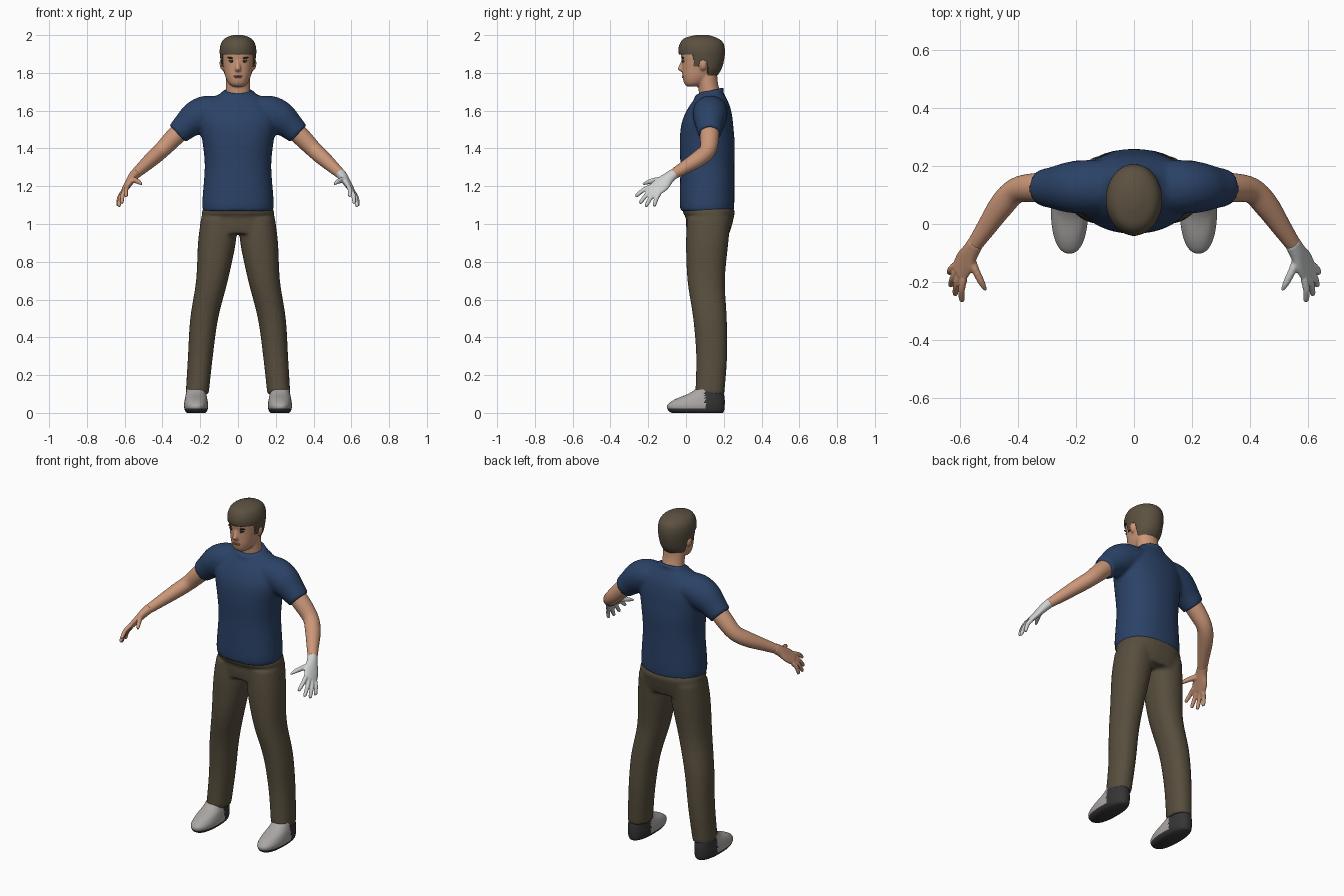
import bpy, bmesh
from math import sin, cos, pi
from mathutils import Vector, Matrix

cube = bpy.data.objects.get("Cube")
if cube:
    bpy.data.objects.remove(cube)


def material(name, r, g, b):
    m = bpy.data.materials.new(name)
    m.use_nodes = True
    m.diffuse_color = (r, g, b, 1)
    node = m.node_tree.nodes["Principled BSDF"]
    node.inputs["Base Color"].default_value = (r, g, b, 1)
    node.inputs["Roughness"].default_value = 0.8
    return m


SKIN = material("skin", 0.60, 0.31, 0.19)
LIPS = material("lips", 0.36, 0.16, 0.11)
HAIR = material("brown hair", 0.105, 0.082, 0.052)
SHIRT = material("navy cloth", 0.024, 0.055, 0.135)
TROUSERS = material("olive brown cloth", 0.096, 0.076, 0.047)
GLOVE = material("white glove", 0.62, 0.64, 0.63)
SHOE = material("light grey shoe", 0.40, 0.38, 0.37)
SOLE = material("dark rubber", 0.035, 0.035, 0.037)
EYE_WHITE = material("eye white", 0.45, 0.40, 0.36)
EYE_DARK = material("dark brown", 0.03, 0.02, 0.014)


def spline(rows, sub):
    """Smooth the rows of numbers with a Catmull-Rom curve."""
    out = []
    for i in range(len(rows) - 1):
        p0, p1 = rows[max(i - 1, 0)], rows[i]
        p2, p3 = rows[i + 1], rows[min(i + 2, len(rows) - 1)]
        for k in range(sub):
            t = k / sub
            out.append([b + t / 2 * (c - a + t * (2*a - 5*b + 4*c - d + t * (3*b - a - 3*c + d)))
                        for a, b, c, d in zip(p0, p1, p2, p3)])
    return out + [list(rows[-1])]


def loft(bm, rows, ref=(0, 1, 0), flat=False, power=2, n=32, sub=4):
    """Skin rings (x, y, z, radius along ref, radius across)."""
    rows, ref, rings = spline(rows, sub), Vector(ref), []
    for i, (x, y, z, ra, rb) in enumerate(rows):
        ahead, behind = rows[min(i + 1, len(rows) - 1)], rows[max(i - 1, 0)]
        t = Vector((0, 0, 1)) if flat else (Vector(ahead[:3]) - Vector(behind[:3])).normalized()
        a = (ref - t * ref.dot(t)).normalized()
        b = t.cross(a)
        ring = []
        for k in range(n):
            u, v = cos(2 * pi * k / n), sin(2 * pi * k / n)
            u, v = [(1 if w > 0 else -1) * abs(w) ** (2 / power) for w in (u, v)]
            ring.append(bm.verts.new(Vector((x, y, z)) + a * ra * u + b * rb * v))
        rings.append(ring)
    for r, s in zip(rings, rings[1:]):
        for k in range(n):
            bm.faces.new((r[k], r[(k + 1) % n], s[(k + 1) % n], s[k]))
    bm.faces.new(rings[0][::-1])
    bm.faces.new(rings[-1])


def stack(bm, rows, x=0, **options):
    """Level rings given as (z, front y, back y, half width)."""
    loft(bm, [(x, (f + b) / 2, z, (b - f) / 2, w) for z, f, b, w in rows], flat=True, **options)


def ball(bm, centre, radii, tilt=0):
    m = Matrix.Translation(centre) @ Matrix.Rotation(tilt, 4, 'Y') @ Matrix.Diagonal((*radii, 1))
    bmesh.ops.create_uvsphere(bm, u_segments=20, v_segments=12, radius=1, matrix=m)


def make(name, bm, *mats, voxel=0, rule=None):
    """Turn the bmesh into an object; a voxel size fuses its pieces."""
    bmesh.ops.recalc_face_normals(bm, faces=bm.faces)
    if rule:
        for f in bm.faces:
            f.material_index = rule(f.calc_center_median())
    mesh = bpy.data.meshes.new(name)
    bm.to_mesh(mesh)
    bm.free()
    ob = bpy.data.objects.new(name, mesh)
    bpy.context.collection.objects.link(ob)
    for m in mats:
        mesh.materials.append(m)
    bpy.ops.object.select_all(action='DESELECT')
    ob.select_set(True)
    bpy.context.view_layer.objects.active = ob
    bpy.ops.object.shade_smooth_by_angle(angle=1.0)
    if voxel:
        fuse = ob.modifiers.new("fuse", 'REMESH')
        fuse.mode, fuse.voxel_size, fuse.use_smooth_shade = 'VOXEL', voxel, True
        soften = ob.modifiers.new("soften", 'SMOOTH')
        soften.factor, soften.iterations = 0.5, 5
    return ob


def flip(rows, s):
    return [(s * r[0], *r[1:]) for r in rows]


# Head, neck, nose and ears
bm = bmesh.new()
stack(bm, [(1.728, .005, .06, .03), (1.745, -.01, .10, .05), (1.78, -.018, .14, .067),
           (1.82, -.02, .17, .077), (1.86, -.022, .185, .084), (1.90, -.028, .19, .086),
           (1.94, -.022, .185, .08), (1.97, .01, .16, .06)], power=2.2)
loft(bm, [(0, .14, 1.62, .065, .075), (0, .125, 1.69, .056, .066),
          (0, .115, 1.75, .053, .064), (0, .11, 1.81, .055, .064)])
loft(bm, [(0, -.016, 1.875, .006, .008), (0, -.022, 1.845, .012, .010),
          (0, -.028, 1.822, .016, .015), (0, -.02, 1.808, .012, .013)], flat=True, n=16)
for s in (-1, 1):
    ball(bm, (s * .086, .09, 1.842), (.011, .02, .03), s * .15)
make("head", bm, SKIN, voxel=.006)

# Hair cap, with its lower edge lifted over the face and ears
bm = bmesh.new()
stack(bm, [(1.785, .02, .165, .07), (1.82, -.01, .188, .085), (1.87, -.03, .202, .093),
           (1.92, -.04, .206, .097), (1.96, -.03, .196, .088), (1.985, -.005, .165, .066),
           (2.0, .05, .12, .025)], n=64, sub=7)
for v in bm.verts:
    y = v.co.y
    edge = 1.897 if y < .04 else 1.835 if y < .075 else 1.865 if y < .11 else 1.785
    v.co.z = max(v.co.z, edge)
make("hair", bm, HAIR)

# Eyes, brows and mouth
for s, side in ((-1, "right"), (1, "left")):
    for part, mat, centre, radii, tilt in (
            ("eye", EYE_WHITE, (.034, -.013, 1.861), (.014, .006, .0055), 0),
            ("iris", EYE_DARK, (.033, -.017, 1.861), (.0065, .004, .0055), 0),
            ("upper_lid", EYE_DARK, (.034, -.014, 1.867), (.016, .006, .0025), .1),
            ("brow", EYE_DARK, (.036, -.016, 1.879), (.021, .006, .0045), -.12)):
        bm = bmesh.new()
        ball(bm, (s * centre[0], *centre[1:]), radii, s * tilt)
        make(f"{side}_{part}", bm, mat)
bm = bmesh.new()
ball(bm, (0, -.014, 1.783), (.024, .008, .004))
ball(bm, (0, -.014, 1.776), (.019, .008, .004))
make("mouth", bm, LIPS)

# T-shirt: body, sleeves and collar fused together
bm = bmesh.new()
stack(bm, [(1.068, -.028, .252, .186), (1.12, -.033, .256, .189), (1.3, -.03, .256, .176),
           (1.42, -.033, .258, .186), (1.5, -.029, .252, .2), (1.56, -.015, .246, .205),
           (1.62, .015, .234, .18), (1.67, .052, .212, .125), (1.705, .085, .192, .072)],
      power=2.25, n=48)
for s in (-1, 1):
    loft(bm, flip([(.08, .13, 1.60, .09, .075), (.165, .128, 1.59, .092, .09),
                   (.225, .126, 1.56, .087, .089), (.275, .125, 1.52, .073, .073),
                   (.32, .125, 1.478, .062, .062)], s))
tilt = Matrix.Translation((0, .123, 1.694)) @ Matrix.Rotation(.28, 4, 'X')
collar = [tilt @ Vector((.075 * cos(a * pi / 12), .07 * sin(a * pi / 12), 0)) for a in range(24)]
for p in collar:
    bmesh.ops.create_icosphere(bm, subdivisions=2, radius=.013, matrix=Matrix.Translation(p))
make("t_shirt", bm, SHIRT, voxel=.01)

# Trousers: hips and two legs fused together
bm = bmesh.new()
stack(bm, [(1.095, .0, .24, .175), (1.075, -.018, .256, .188), (1.055, -.015, .258, .192),
           (1.04, -.002, .254, .192), (1.0, .0, .245, .2), (.95, .005, .23, .2)], power=2.3, n=48)
for s in (-1, 1):
    loft(bm, flip([(.1, .122, 1.03, .115, .096), (.112, .112, .9, .112, .1),
                   (.138, .107, .7, .099, .084), (.179, .127, .5, .089, .074),
                   (.199, .136, .3, .082, .066), (.216, .126, .1, .077, .061)], s),
         flat=True, power=2.2)
make("trousers", bm, TROUSERS, voxel=.01)

PALM_REF = (.45, .71, -.54)
FINGERS = (((.585, -.188, 1.198), (.592, -.262, 1.15)), ((.595, -.173, 1.186), (.615, -.24, 1.115)),
           ((.605, -.157, 1.174), (.63, -.21, 1.098)), ((.615, -.142, 1.162), (.635, -.167, 1.1)))
for s, side, hand_mat in ((-1, "right", SKIN), (1, "left", GLOVE)):
    # Bare arm
    bm = bmesh.new()
    loft(bm, flip([(.27, .125, 1.525, .05, .05), (.34, .125, 1.457, .05, .049),
                   (.405, .115, 1.39, .044, .043), (.455, .065, 1.345, .044, .04),
                   (.51, -.015, 1.295, .034, .032), (.553, -.078, 1.256, .026, .025)], s))
    make(f"{side}_arm", bm, SKIN)

    # Hand: palm, four fingers and thumb fused together
    bm = bmesh.new()
    ref = (s * PALM_REF[0], *PALM_REF[1:])
    loft(bm, flip([(.544, -.064, 1.266, .029, .027), (.562, -.095, 1.242, .034, .024),
                   (.582, -.13, 1.21, .046, .019), (.602, -.168, 1.178, .043, .014)], s), ref=ref)
    for base, tip in FINGERS:
        base, tip = Vector(base), Vector(tip)
        mid = base.lerp(tip, .5) + Vector((.005, -.002, .005))
        end = tip + (tip - base).normalized() * .005
        loft(bm, flip([(*base, .013, .013), (*mid, .012, .012), (*tip, .010, .010),
                       (*end, .004, .004)], s), ref=ref, n=12)
    loft(bm, flip([(.567, -.105, 1.232, .02, .016), (.547, -.155, 1.232, .016, .014),
                   (.525, -.2, 1.222, .012, .012), (.51, -.228, 1.21, .006, .006)], s),
         ref=(0, 0, 1), n=12)
    make(f"{side}_hand", bm, hand_mat, voxel=.0045)

    # Shoe with dark sole and heel
    bm = bmesh.new()
    stack(bm, [(0, -.075, .195, .048), (.012, -.093, .202, .059), (.04, -.1, .205, .064),
               (.07, -.062, .205, .06), (.1, .01, .2, .054), (.125, .05, .192, .05)],
          x=s * .222, power=2.3, n=64, sub=5)
    make(f"{side}_shoe", bm, SHOE, SOLE, rule=lambda c: int(c.z < .02 or c.y > .1))
